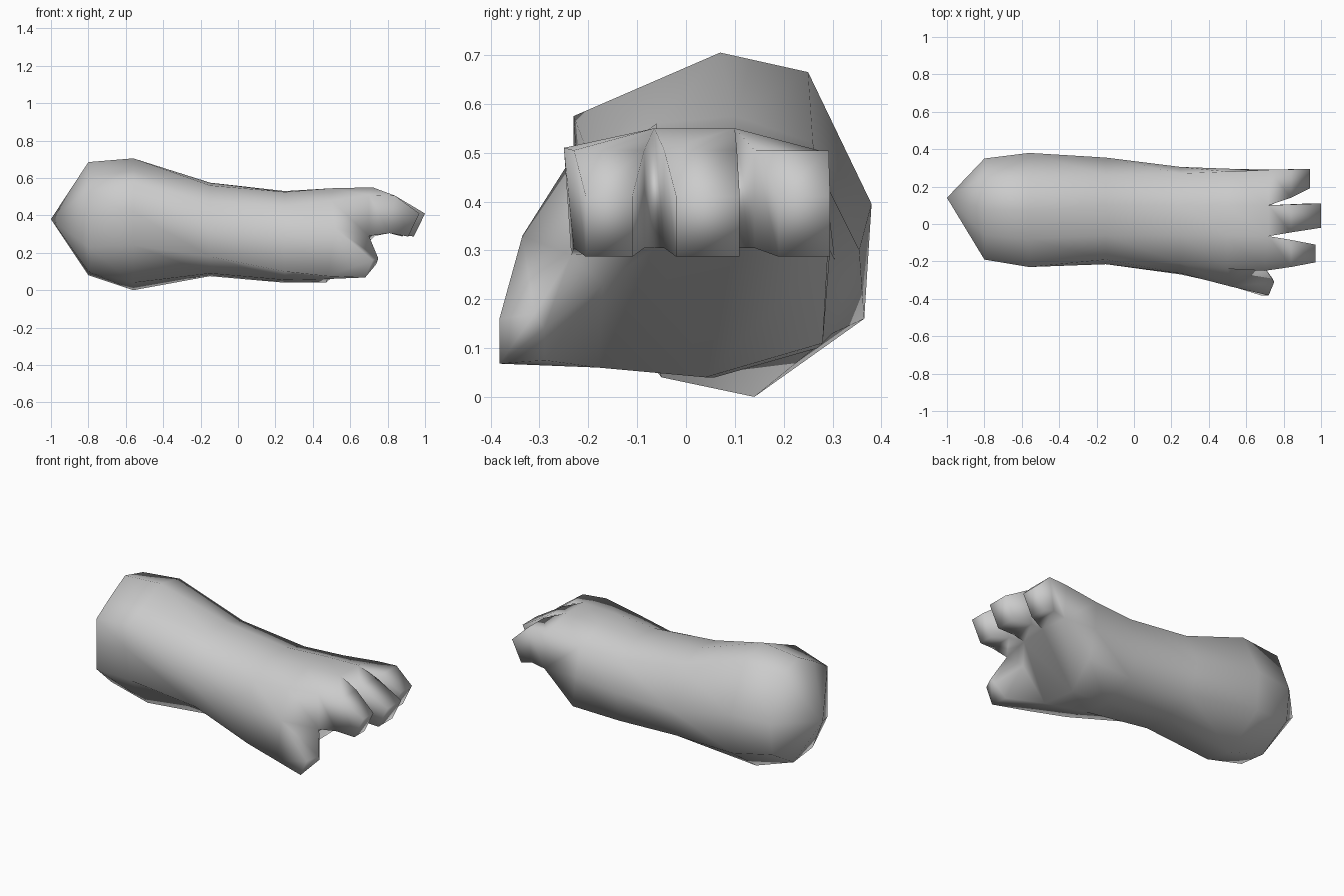
import bpy, bmesh

if "Cube" in bpy.data.objects:
    bpy.data.objects.remove(bpy.data.objects["Cube"])

bm = bmesh.new()


def verts(points):
    return [bm.verts.new(p) for p in points]


def bridge(a, b):
    for i in range(len(a)):
        j = (i + 1) % len(a)
        bm.faces.new((a[i], a[j], b[j], b[i]))


# Forearm cross-sections (y, z): four over the top, left, four underneath, right
SECTIONS = {
    -0.80: [(.25, .64), (.08, .685), (-.06, .61), (-.19, .53), (-.19, .38),
            (-.19, .23), (-.05, .10), (.13, .08), (.33, .20), (.35, .39)],
    -0.56: [(.25, .665), (.07, .705), (-.08, .64), (-.23, .575), (-.23, .42),
            (-.22, .24), (-.05, .04), (.14, 0), (.365, .16), (.38, .395)],
    -0.15: [(.26, .52), (.10, .575), (-.06, .56), (-.19, .47), (-.215, .32),
            (-.19, .18), (-.07, .09), (.10, .075), (.30, .13), (.355, .30)],
    0.25: [(.27, .47), (.10, .53), (-.06, .525), (-.21, .45), (-.265, .31),
           (-.27, .10), (-.10, .055), (.06, .04), (.27, .10), (.305, .28)],
}
rings = [verts([(x, y, z) for y, z in s]) for x, s in SECTIONS.items()]

# Heel of the hand, flaring out to the thumb root
rings.append(verts([(.5, .28, .48), (.5, .10, .545), (.5, -.06, .545), (.5, -.24, .48),
                    (.52, -.335, .33), (.48, -.32, .075), (.48, -.18, .06),
                    (.47, .04, .04), (.55, .28, .11), (.52, .295, .30)]))
for a, b in zip(rings, rings[1:]):
    bridge(a, b)

# Pointed closed end of the forearm
tip = bm.verts.new((-1, .14, .38))
for i in range(10):
    bm.faces.new((tip, rings[0][i], rings[0][(i + 1) % 10]))

# Knuckle row (top) and finger-root row (bottom)
t0, t1, t2, t3, side, p3, p2, p1, p0, outer = rings[-1]
T = verts([(.72, .29, .50), (.72, .10, .55), (.72, -.065, .55), (.70, -.25, .51)])
B = verts([(.73, .29, .29), (.73, .10, .305), (.72, -.065, .305), (.70, -.235, .29)])
for i, (a, b) in enumerate(((t0, t1), (t1, t2), (t2, t3))):
    bm.faces.new((a, b, T[i + 1], T[i]))
bm.faces.new((t3, T[3], B[3], side))
bm.faces.new((t0, outer, B[0], T[0]))
bm.faces.new((outer, p0, B[0]))

# Palm
web = bm.verts.new((.64, -.17, .23))
for f in ((B[0], B[1], p1, p0), (B[1], B[2], p1), (B[2], p2, p1),
          (B[2], B[3], web), (B[2], web, p2)):
    bm.faces.new(f)

# Three fingers: tip x, then tip y range
for i, (x, ya, yb) in enumerate(((.94, .295, .19), (1.0, .11, -.02), (.97, -.11, -.205))):
    root = [T[i], T[i + 1], B[i + 1], B[i]]
    ma = root[0].co.y * .55 + ya * .45
    mb = root[1].co.y * .55 + yb * .45
    mid = verts([(.84, ma, .505), (.84, mb, .505), (.81, mb, .305), (.81, ma, .305)])
    end = verts([(x, ya, .41), (x, yb, .41), (x - .06, yb, .287), (x - .06, ya, .287)])
    bridge(root, mid)
    bridge(mid, end)
    bm.faces.new(end)

# Thumb
end = verts([(.72, -.382, .16), (.75, -.31, .17), (.74, -.29, .14),
             (.66, -.29, .075), (.68, -.382, .068)])
bridge([side, B[3], web, p2, p3], end)
bm.faces.new(end)

bmesh.ops.recalc_face_normals(bm, faces=bm.faces[:])
for f in bm.faces:
    f.smooth = True
mesh = bpy.data.meshes.new("forearm_and_hand")
bm.to_mesh(mesh)
bm.free()
bpy.context.collection.objects.link(bpy.data.objects.new("forearm_and_hand", mesh))
